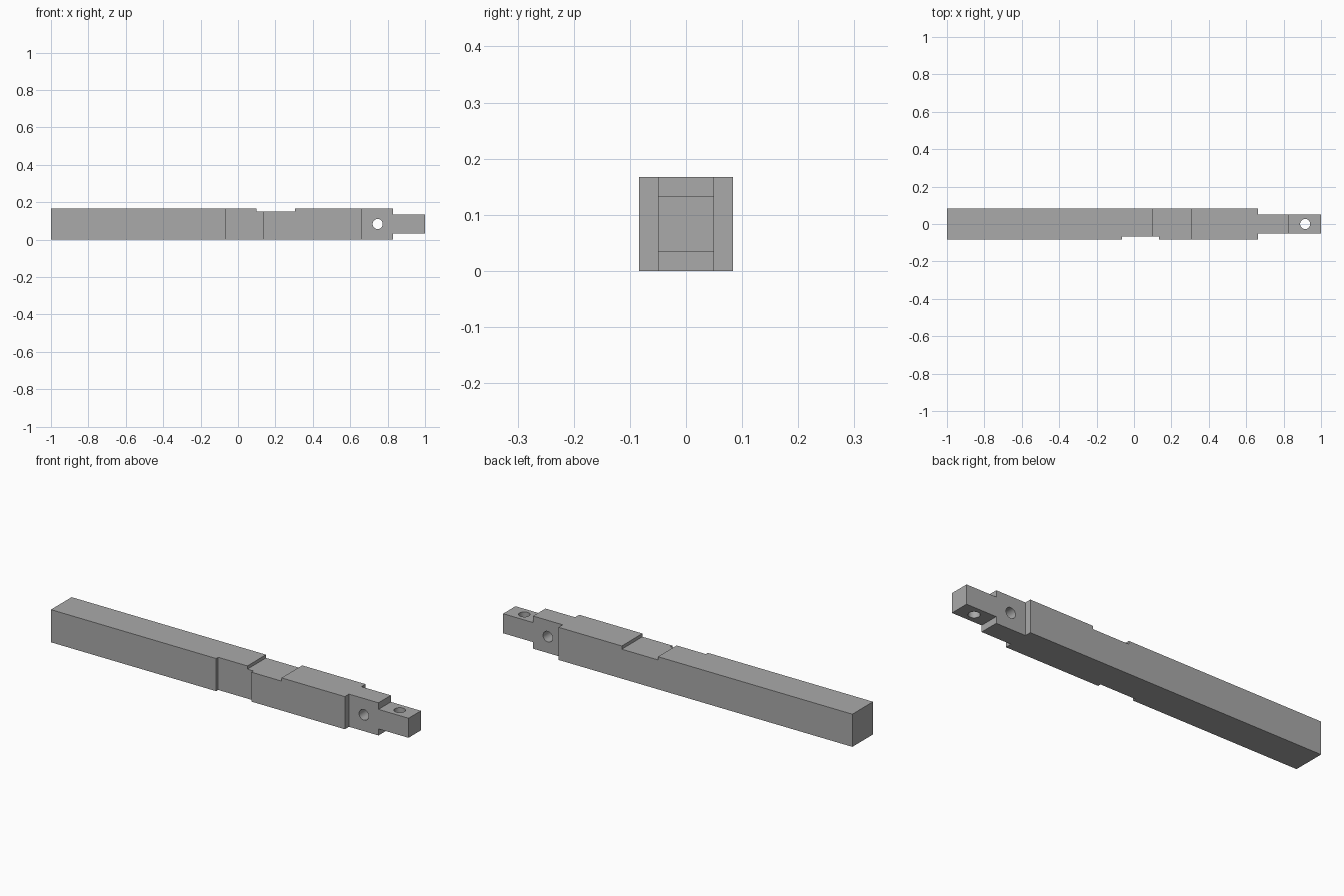
import bpy
import bmesh
from math import radians
from mathutils import Matrix

default_cube = bpy.data.objects.get("Cube")
if default_cube:
    bpy.data.objects.remove(default_cube, do_unlink=True)

HALF = 0.0835          # half of the square section
TOP = 2 * HALF
TENON = 0.05           # half thickness of the tenons
SHOULDER, STEP = 0.663, 0.83
NOTCH = 0.0165         # depth of the shallow notches
HOLE = 0.027

grey = bpy.data.materials.new("plain_grey")
grey.use_nodes = True
grey.diffuse_color = (0.4, 0.4, 0.4, 1)
grey.node_tree.nodes["Principled BSDF"].inputs["Base Color"].default_value = (0.4, 0.4, 0.4, 1)


def add_object(name, bm):
    bmesh.ops.recalc_face_normals(bm, faces=bm.faces)
    mesh = bpy.data.meshes.new(name)
    bm.to_mesh(mesh)
    bm.free()
    mesh.materials.append(grey)
    obj = bpy.data.objects.new(name, mesh)
    bpy.context.collection.objects.link(obj)
    return obj


def prism(name, outline, place, direction):
    """Extrude an outline whose points are mapped to space by place."""
    bm = bmesh.new()
    face = bm.faces.new([bm.verts.new(place(a, b)) for a, b in outline])
    moved = bmesh.ops.extrude_face_region(bm, geom=[face])["geom"]
    bmesh.ops.translate(bm, vec=direction, verts=[v for v in moved if isinstance(v, bmesh.types.BMVert)])
    return add_object(name, bm)


def drill(name, x, turn):
    bm = bmesh.new()
    matrix = Matrix.Translation((x, 0, HALF)) @ Matrix.Rotation(radians(turn), 4, 'X')
    bmesh.ops.create_cone(bm, cap_ends=True, segments=32, radius1=HOLE, radius2=HOLE,
                          depth=0.5, matrix=matrix)
    return add_object(name, bm)


def combine(obj, tool, operation):
    tool.hide_render = True
    mod = obj.modifiers.new(tool.name, 'BOOLEAN')
    mod.operation, mod.solver, mod.object = operation, 'EXACT', tool
    bpy.context.view_layer.objects.active = obj
    bpy.ops.object.modifier_apply(modifier=mod.name)
    bpy.data.objects.remove(tool, do_unlink=True)


# Plan outline: front notch and thin end
plan = [(-1, -HALF), (-0.065, -HALF), (-0.065, NOTCH - HALF), (0.135, NOTCH - HALF),
        (0.135, -HALF), (SHOULDER, -HALF), (SHOULDER, -TENON), (1, -TENON),
        (1, TENON), (SHOULDER, TENON), (SHOULDER, HALF), (-1, HALF)]
beam = prism("notched_beam", plan, lambda x, y: (x, y, -0.1), (0, 0, 0.4))

# Side outline: top notch and stepped tip
side = [(-1.1, 0), (STEP, 0), (STEP, HALF - TENON), (1.1, HALF - TENON),
        (1.1, HALF + TENON), (STEP, HALF + TENON), (STEP, TOP), (0.305, TOP),
        (0.305, TOP - NOTCH), (0.10, TOP - NOTCH), (0.10, TOP), (-1.1, TOP)]
combine(beam, prism("side_outline", side, lambda x, z: (x, -0.2, z), (0, 0.4, 0)), 'INTERSECT')

# Crossing peg holes
combine(beam, drill("cross_hole", 0.747, 90), 'DIFFERENCE')
combine(beam, drill("upright_hole", 0.915, 0), 'DIFFERENCE')

bpy.ops.object.select_all(action='DESELECT')
beam.select_set(True)
bpy.context.view_layer.objects.active = beam
bpy.ops.object.shade_smooth_by_angle(angle=radians(30))
